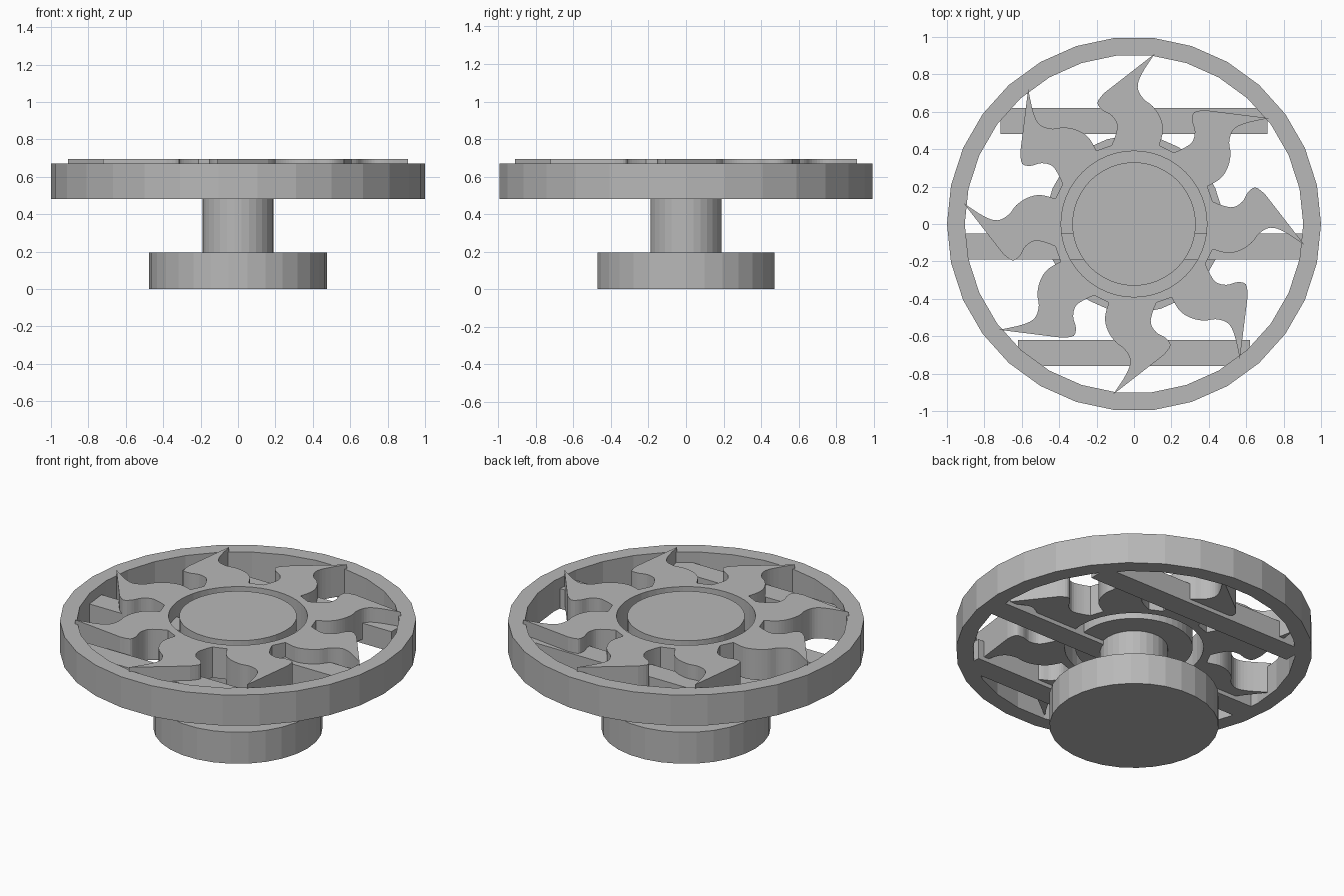
import bpy, bmesh, math
from mathutils import Vector, Matrix

cube = bpy.data.objects.get("Cube")
if cube:
    bpy.data.objects.remove(cube, do_unlink=True)

grey = bpy.data.materials.new("plain grey")
grey.use_nodes = True
colour = (0.48, 0.48, 0.48, 1)
grey.diffuse_color = colour
grey.node_tree.nodes["Principled BSDF"].inputs["Base Color"].default_value = colour


def circle(radius, sides):
    return [Vector((radius * math.cos(math.tau * i / sides),
                    radius * math.sin(math.tau * i / sides))) for i in range(sides)]


def rectangle(x, y0, y1):
    return [Vector(p) for p in ((-x, y0), (x, y0), (x, y1), (-x, y1))]


def smooth_path(points, steps=4):
    """Catmull-Rom path through the points."""
    p = [Vector(q) for q in points]
    p = [p[0]] + p + [p[-1]]
    out = []
    for a, b, c, d in zip(p, p[1:], p[2:], p[3:]):
        for i in range(steps):
            t = i / steps
            out.append(0.5 * (2 * b + (c - a) * t + (2 * a - 5 * b + 4 * c - d) * t ** 2
                              + (3 * b - a - 3 * c + d) * t ** 3))
    return out + [p[-1]]


def extruded(name, outlines, z0, z1):
    """Filled outline, with later outlines as holes, raised from z0 to z1."""
    curve = bpy.data.curves.new(name + " outline", "CURVE")
    curve.dimensions = "2D"
    curve.fill_mode = "BOTH"
    curve.extrude = (z1 - z0) / 2
    for outline in outlines:
        spline = curve.splines.new("POLY")
        spline.points.add(len(outline) - 1)
        for point, co in zip(spline.points, outline):
            point.co = (co.x, co.y, 0, 1)
        spline.use_cyclic_u = True
    helper = bpy.data.objects.new(name + " helper", curve)
    bpy.context.collection.objects.link(helper)
    bpy.context.view_layer.update()
    evaluated = helper.evaluated_get(bpy.context.evaluated_depsgraph_get())
    mesh = bpy.data.meshes.new_from_object(evaluated)
    bpy.data.objects.remove(helper, do_unlink=True)
    bm = bmesh.new()
    bm.from_mesh(mesh)
    bmesh.ops.remove_doubles(bm, verts=bm.verts, dist=0.0005)
    bmesh.ops.recalc_face_normals(bm, faces=bm.faces)
    bmesh.ops.translate(bm, verts=bm.verts, vec=(0, 0, (z0 + z1) / 2))
    for face in bm.faces:
        face.smooth = False
    bm.to_mesh(mesh)
    bm.free()
    mesh.name = name
    mesh.materials.clear()
    mesh.materials.append(grey)
    obj = bpy.data.objects.new(name, mesh)
    bpy.context.collection.objects.link(obj)
    return obj


# Foot and column
extruded("foot", [circle(0.475, 30)], 0, 0.195)
extruded("column", [circle(0.19, 30)], 0.195, 0.51)

# Outer rim
extruded("outer_rim", [circle(1, 30), circle(0.905, 30)], 0.48, 0.67)

# Support bars under the rays
for name, x, y0, y1 in (("rear_bar", 0.715, 0.48, 0.62),
                        ("middle_bar", 0.92, -0.19, -0.05),
                        ("front_bar", 0.62, -0.76, -0.62)):
    extruded(name, [rectangle(x, y0, y1)], 0.48, 0.605)

# Sun wheel: one curled ray repeated around the hub
left_side = smooth_path([(-0.12, 0.42), (-0.10, 0.47), (-0.09, 0.53), (-0.12, 0.58),
                         (-0.17, 0.61), (-0.195, 0.65), (-0.16, 0.70)])
right_side = smooth_path([(0.11, 0.91), (0.04, 0.80), (0.02, 0.73), (0.05, 0.67),
                          (0.10, 0.63), (0.14, 0.57), (0.155, 0.50), (0.135, 0.42)])
ray = left_side + right_side
sun = []
for i in range(8):
    turn = Matrix.Rotation(-math.tau * i / 8, 2)
    sun += [turn @ p for p in ray]
extruded("sun_wheel", [sun, circle(0.39, 48)], 0.505, 0.695)

# Centre disc
extruded("centre_disc", [circle(0.33, 48)], 0.505, 0.695)
